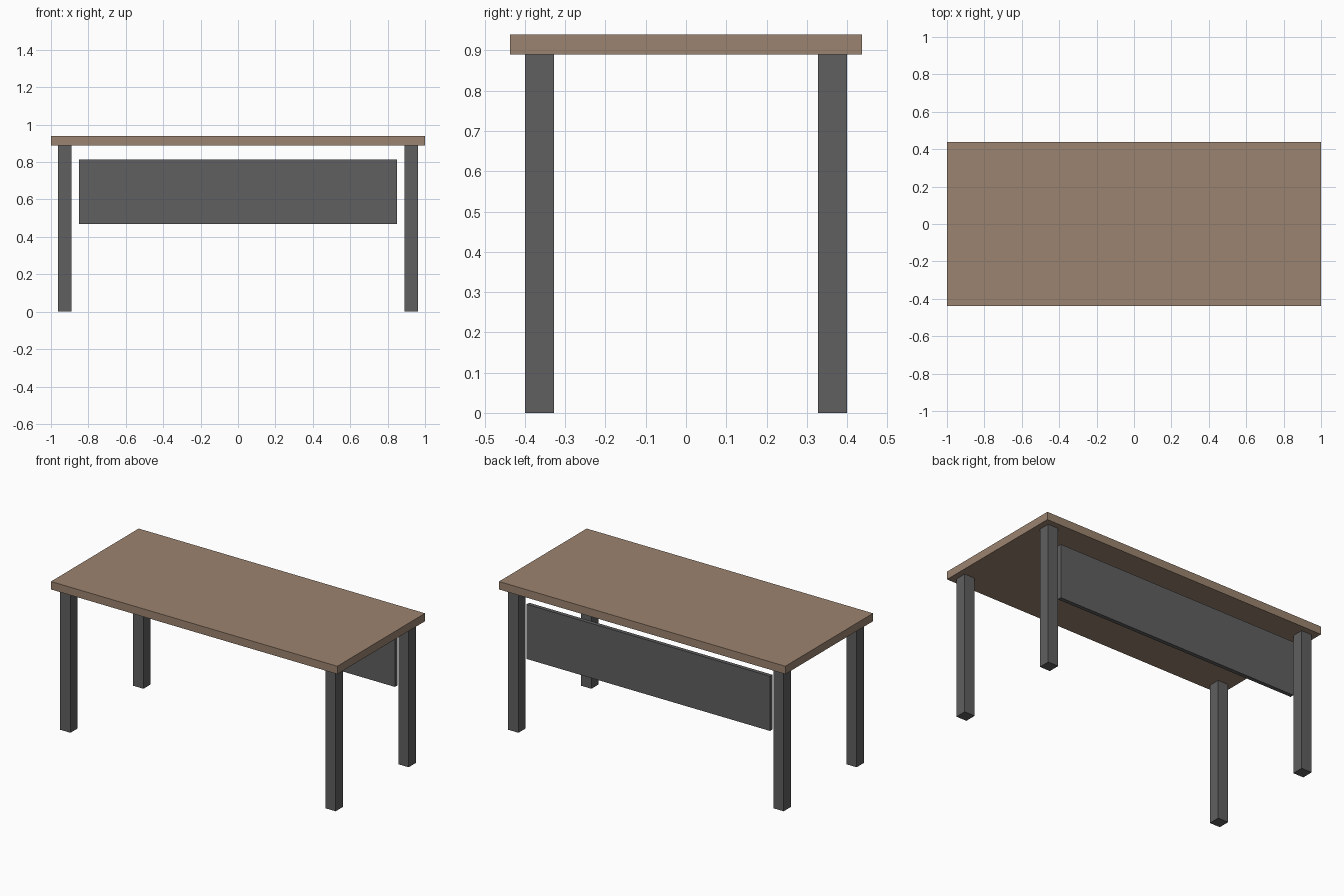
import bpy

if "Cube" in bpy.data.objects:
    bpy.data.objects.remove(bpy.data.objects["Cube"])


def material(name, color):
    mat = bpy.data.materials.new(name)
    mat.diffuse_color = (*color, 1)
    mat.use_nodes = True
    mat.node_tree.nodes["Principled BSDF"].inputs["Base Color"].default_value = mat.diffuse_color
    return mat


def box(name, low, high, mat):
    """Box between two opposite corners."""
    bpy.ops.mesh.primitive_cube_add(
        size=1, location=[(a + b) / 2 for a, b in zip(low, high)])
    ob = bpy.context.object
    ob.name = name
    ob.scale = [b - a for a, b in zip(low, high)]
    bpy.ops.object.transform_apply(location=False, rotation=False, scale=True)
    ob.data.materials.append(mat)
    return ob


wood = material("wood", (0.33, 0.23, 0.16))
metal = material("dark_metal", (0.115, 0.115, 0.12))

HALF_W, HALF_D = 1.0, 0.4375
TOP, UNDERSIDE = 0.94, 0.89
INSET, LEG = 0.0375, 0.0725

# Tabletop slab
box("tabletop", (-HALF_W, -HALF_D, UNDERSIDE), (HALF_W, HALF_D, TOP), wood)

# Four square legs, inset from the corners
leg_x = HALF_W - INSET - LEG / 2
leg_y = HALF_D - INSET - LEG / 2
for x_name, sx in (("left", -1), ("right", 1)):
    for y_name, sy in (("front", -1), ("back", 1)):
        x, y = sx * leg_x, sy * leg_y
        box(f"{y_name}_{x_name}_leg",
            (x - LEG / 2, y - LEG / 2, 0),
            (x + LEG / 2, y + LEG / 2, UNDERSIDE), metal)

# Modesty panel between the back legs
box("modesty_panel", (-0.85, leg_y - 0.0125, 0.468),
    (0.85, leg_y + 0.0125, 0.813), metal)
